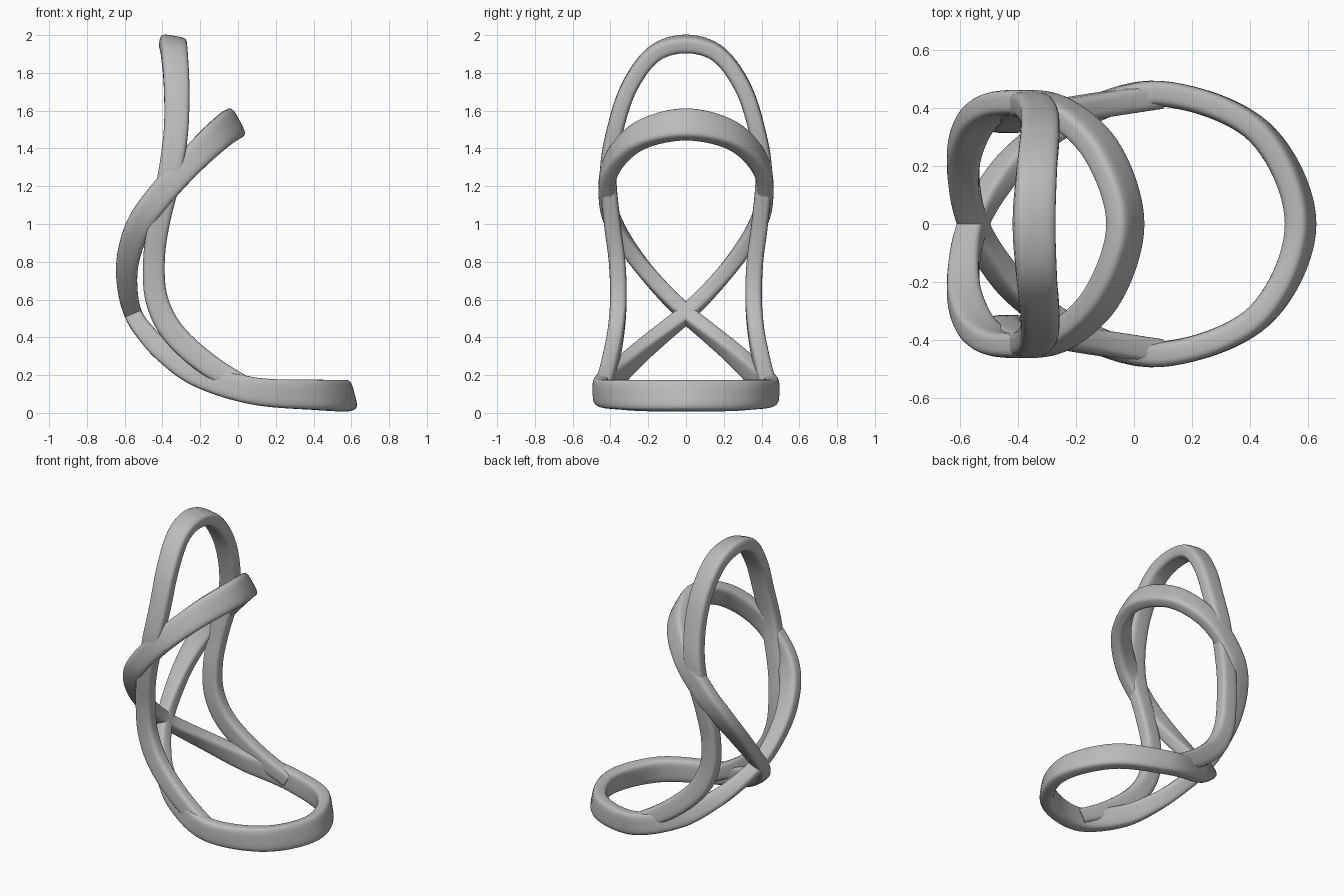
import bpy, bmesh, math
from mathutils import Vector

cube = bpy.data.objects.get("Cube")
if cube:
    bpy.data.objects.remove(cube)

grey = bpy.data.materials.new("satin_grey")
grey.use_nodes = True
colour = (0.5, 0.5, 0.5, 1)
grey.diffuse_color = colour
grey.node_tree.nodes["Principled BSDF"].inputs["Base Color"].default_value = colour

STEPS, SIDES, THICK = 10, 24, 0.088


def spline(a, b, c, d, t):
    return 0.5 * (2 * b + (c - a) * t + (2 * a - 5 * b + 4 * c - d) * t * t
                  + (3 * b - a - 3 * c + d) * t ** 3)


def flip(v):
    return Vector((v.x, -v.y, v.z))


def band(name, keys, open_end):
    """Sweep a rounded band along half a path, then mirror it front to back.
    Each key: position, tilt of the wide side in the xz plane (degrees), width."""
    pos = [Vector(k[0]) for k in keys]
    info = [Vector((math.radians(k[1]), k[2], 0)) for k in keys]
    # reflected neighbours keep the path smooth through the mirror plane
    last = 2 * pos[-1] - pos[-2] if open_end else flip(pos[-2])
    pos = [flip(pos[1])] + pos + [last]
    info = [info[1]] + info + [info[-2]]
    path, data = [], []
    for i in range(1, len(pos) - 2):
        for s in range(STEPS):
            path.append(spline(*pos[i - 1:i + 3], s / STEPS))
            data.append(spline(*info[i - 1:i + 3], s / STEPS))
    path.append(pos[-2])
    data.append(info[-2])

    bm = bmesh.new()
    rings = []
    for i, p in enumerate(path):
        before = path[i - 1] if i else flip(path[1])
        if i < len(path) - 1:
            after = path[i + 1]
        else:
            after = p if open_end else flip(path[i - 1])
        tangent = (after - before).normalized()
        wide = Vector((math.cos(data[i].x), 0, math.sin(data[i].x)))
        wide = (wide - tangent * wide.dot(tangent)).normalized()
        thin = tangent.cross(wide)
        ring = []
        for k in range(SIDES):
            a = math.tau * (k + 0.5) / SIDES
            c, s = math.cos(a), math.sin(a)
            u = math.copysign(abs(c) ** 0.5, c) * data[i].y / 2
            v = math.copysign(abs(s) ** 0.5, s) * THICK / 2
            ring.append(bm.verts.new(p + wide * u + thin * v))
        rings.append(ring)
    for r, q in zip(rings, rings[1:]):
        for k in range(SIDES):
            n = (k + 1) % SIDES
            bm.faces.new((r[k], r[n], q[n], q[k]))
    if open_end:
        bm.faces.new(rings[-1])
    bmesh.ops.recalc_face_normals(bm, faces=bm.faces)
    mesh = bpy.data.meshes.new(name)
    bm.to_mesh(mesh)
    bm.free()
    mesh.materials.append(grey)
    obj = bpy.data.objects.new(name, mesh)
    bpy.context.collection.objects.link(obj)
    mirror = obj.modifiers.new("mirror", 'MIRROR')
    mirror.use_axis = (False, True, False)
    mirror.merge_threshold = 0.0005
    bpy.ops.object.select_all(action='DESELECT')
    obj.select_set(True)
    bpy.context.view_layer.objects.active = obj
    bpy.ops.object.shade_smooth_by_angle(angle=math.radians(40))


# Figure-eight band: base ring, crossing at the back, upper loop
band("figure_eight_band", [
    ((0.575, 0, 0.09), 105, 0.165),
    ((0.43, 0.32, 0.095), 98, 0.16),
    ((0.09, 0.45, 0.115), 85, 0.145),
    ((-0.2, 0.37, 0.2), 67, 0.135),
    ((-0.38, 0.25, 0.315), 53, 0.115),
    ((-0.49, 0.12, 0.425), 37, 0.1),
    ((-0.555, 0, 0.525), 23, 0.095),
    ((-0.585, -0.13, 0.655), 8, 0.105),
    ((-0.583, -0.26, 0.81), -6, 0.12),
    ((-0.53, -0.37, 0.98), -20, 0.135),
    ((-0.43, -0.417, 1.13), -32, 0.14),
    ((-0.27, -0.395, 1.31), -42, 0.145),
    ((-0.11, -0.25, 1.465), -54, 0.16),
    ((-0.03, 0, 1.527), -62, 0.17),
], False)

# Tall arch whose feet merge into the base ring
band("tall_arch_band", [
    ((-0.345, 0, 1.953), -10, 0.145),
    ((-0.337, 0.17, 1.9), -7, 0.14),
    ((-0.325, 0.3, 1.725), -4, 0.135),
    ((-0.328, 0.375, 1.5), -3, 0.13),
    ((-0.36, 0.412, 1.27), -5, 0.125),
    ((-0.42, 0.39, 1), -3, 0.115),
    ((-0.445, 0.365, 0.8), 2, 0.115),
    ((-0.43, 0.358, 0.6), 14, 0.12),
    ((-0.34, 0.372, 0.42), 35, 0.125),
    ((-0.15, 0.405, 0.25), 54, 0.12),
    ((0.08, 0.44, 0.12), 65, 0.1),
], True)
